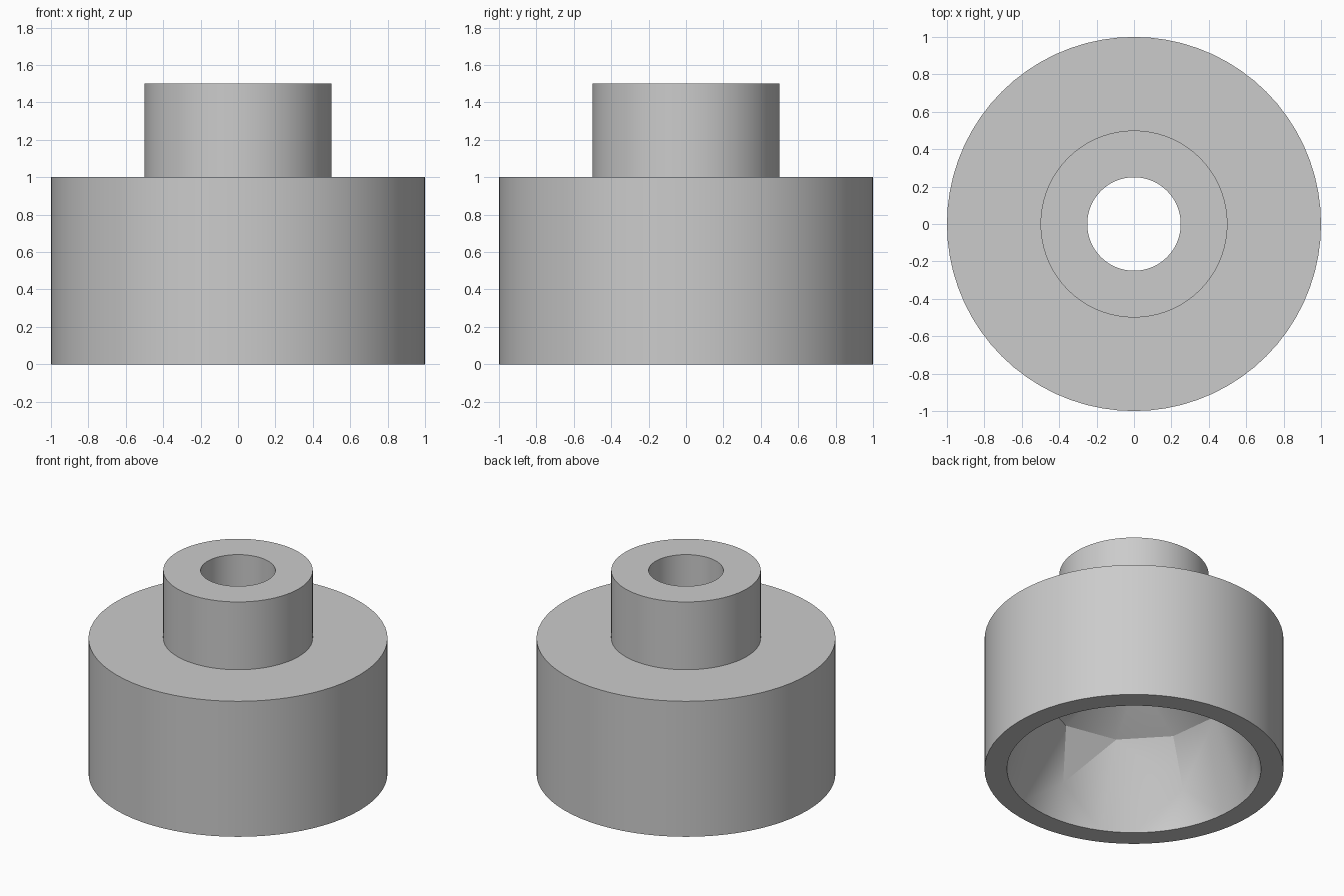
import bpy
import bmesh
import math

cube = bpy.data.objects.get("Cube")
if cube:
    bpy.data.objects.remove(cube, do_unlink=True)

FINE = 72
DOME = 0.85
BORE = 0.25
DOME_TOP = math.sqrt(DOME ** 2 - BORE ** 2)

grey = bpy.data.materials.new("plain_grey")
grey.use_nodes = True
colour = (0.6, 0.6, 0.6, 1)
grey.diffuse_color = colour
grey.node_tree.nodes["Principled BSDF"].inputs["Base Color"].default_value = colour

bm = bmesh.new()


def ring(radius, z, count=FINE, start=0.0):
    """Circle of vertices."""
    angles = [math.radians(start) + math.tau * i / count for i in range(count)]
    return [bm.verts.new((radius * math.cos(a), radius * math.sin(a), z)) for a in angles]


def dome_ring(z, count, start):
    return ring(math.sqrt(DOME ** 2 - z ** 2), z, count, start)


def join(a, b):
    for i in range(FINE):
        j = (i + 1) % FINE
        bm.faces.new((a[i], a[j], b[j], b[i]))


# Coarse domed cavity: a hull over a few rings, opened at rim and bore
rim = ring(DOME, 0)
bore_end = ring(BORE, DOME_TOP)
dome = rim + dome_ring(0.27, 6, 26) + dome_ring(0.58, 10, 25) + bore_end
bmesh.ops.convex_hull(bm, input=dome)
rim_set, bore_set = set(rim), set(bore_end)
caps = [f for f in bm.faces if set(f.verts) <= rim_set or set(f.verts) <= bore_set]
bmesh.ops.delete(bm, geom=caps, context="FACES_ONLY")
loose = [e for e in bm.edges if not e.link_faces]
bmesh.ops.delete(bm, geom=loose, context="EDGES")

# Rim, outer drum, neck and bore
rings = [
    rim,
    ring(1, 0), ring(1, 1),
    ring(0.5, 1), ring(0.5, 1.5),
    ring(BORE, 1.5), bore_end,
]
for first, second in zip(rings, rings[1:]):
    join(first, second)

bmesh.ops.recalc_face_normals(bm, faces=bm.faces)
mesh = bpy.data.meshes.new("stepped_housing")
bm.to_mesh(mesh)
bm.free()
mesh.materials.append(grey)
housing = bpy.data.objects.new("stepped_housing", mesh)
bpy.context.collection.objects.link(housing)

# Smooth walls with crisp rims and visible dome facets
bpy.ops.object.select_all(action="DESELECT")
housing.select_set(True)
bpy.context.view_layer.objects.active = housing
bpy.ops.object.shade_smooth_by_angle(angle=math.radians(15))
